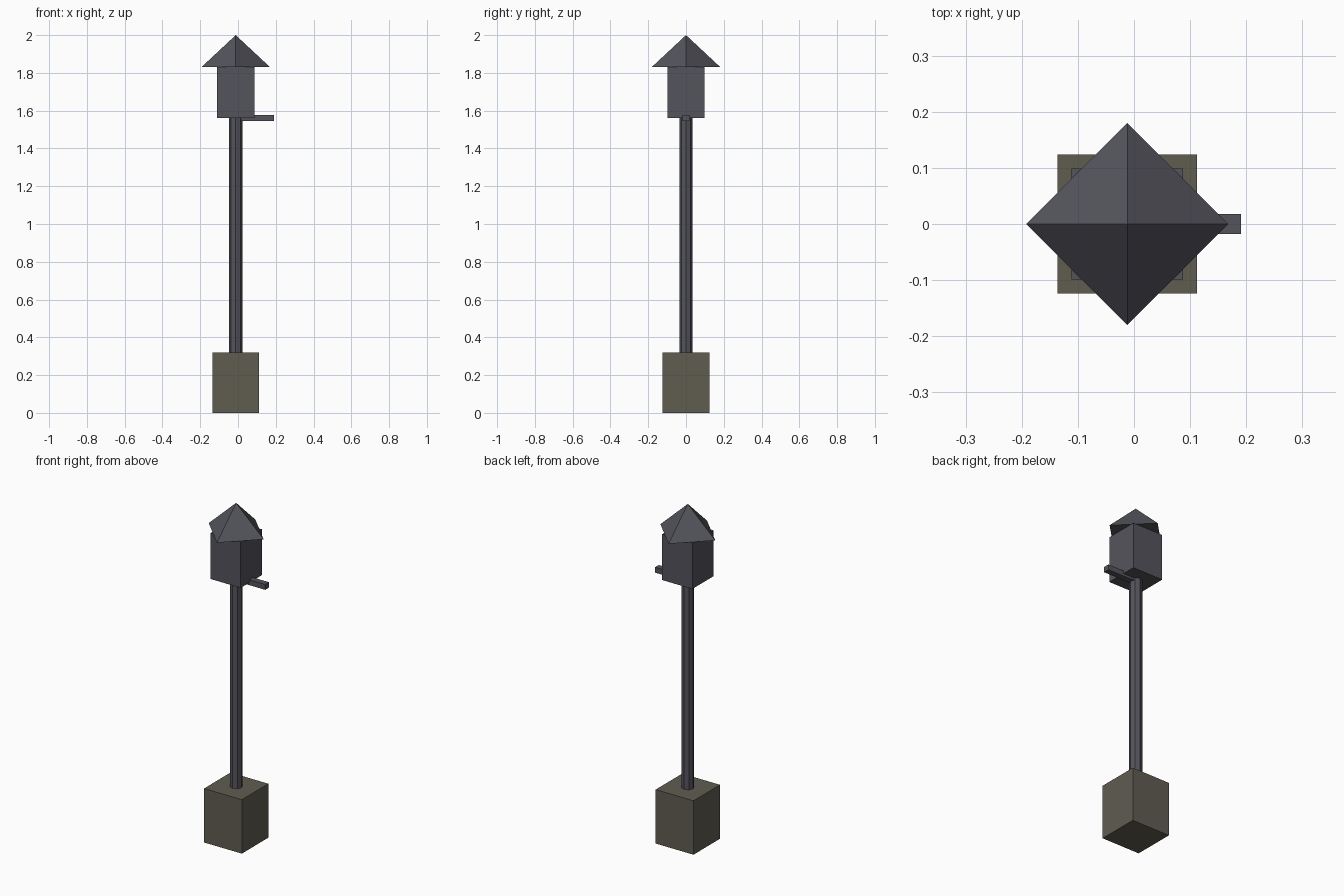
import bpy
import math

if "Cube" in bpy.data.objects:
    bpy.data.objects.remove(bpy.data.objects["Cube"])

CX = -0.012  # axis of the post


def material(name, rgb):
    m = bpy.data.materials.new(name)
    m.diffuse_color = (*rgb, 1.0)
    m.use_nodes = True
    m.node_tree.nodes["Principled BSDF"].inputs["Base Color"].default_value = m.diffuse_color
    return m


metal = material("dark grey metal", (0.088, 0.088, 0.107))
stone = material("olive stone", (0.116, 0.109, 0.081))


def finish(name, mat):
    ob = bpy.context.object
    ob.name = name
    ob.data.materials.append(mat)
    return ob


def box(name, mat, x0, x1, y0, y1, z0, z1):
    bpy.ops.mesh.primitive_cube_add(
        size=1, location=((x0 + x1) / 2, (y0 + y1) / 2, (z0 + z1) / 2))
    ob = finish(name, mat)
    ob.scale = (x1 - x0, y1 - y0, z1 - z0)
    bpy.ops.object.transform_apply(location=False, rotation=False, scale=True)
    return ob


# Stone foot
box("base_block", stone, CX - 0.124, CX + 0.124, -0.124, 0.124, 0, 0.32)

# Faceted post
bpy.ops.mesh.primitive_cylinder_add(
    vertices=8, radius=0.035, depth=1.26, location=(CX, 0, 0.94))
finish("post", metal)

# Lamp housing with side arm under it
box("housing", metal, CX - 0.099, CX + 0.099, -0.099, 0.099, 1.56, 1.832)
box("side_arm", metal, CX, 0.191, -0.0175, 0.0175, 1.545, 1.577)

# Four-sided roof, turned with its corners over the housing sides
bpy.ops.mesh.primitive_cone_add(
    vertices=4, radius1=0.18, radius2=0, depth=0.168, location=(CX, 0, 1.916))
finish("roof", metal)
